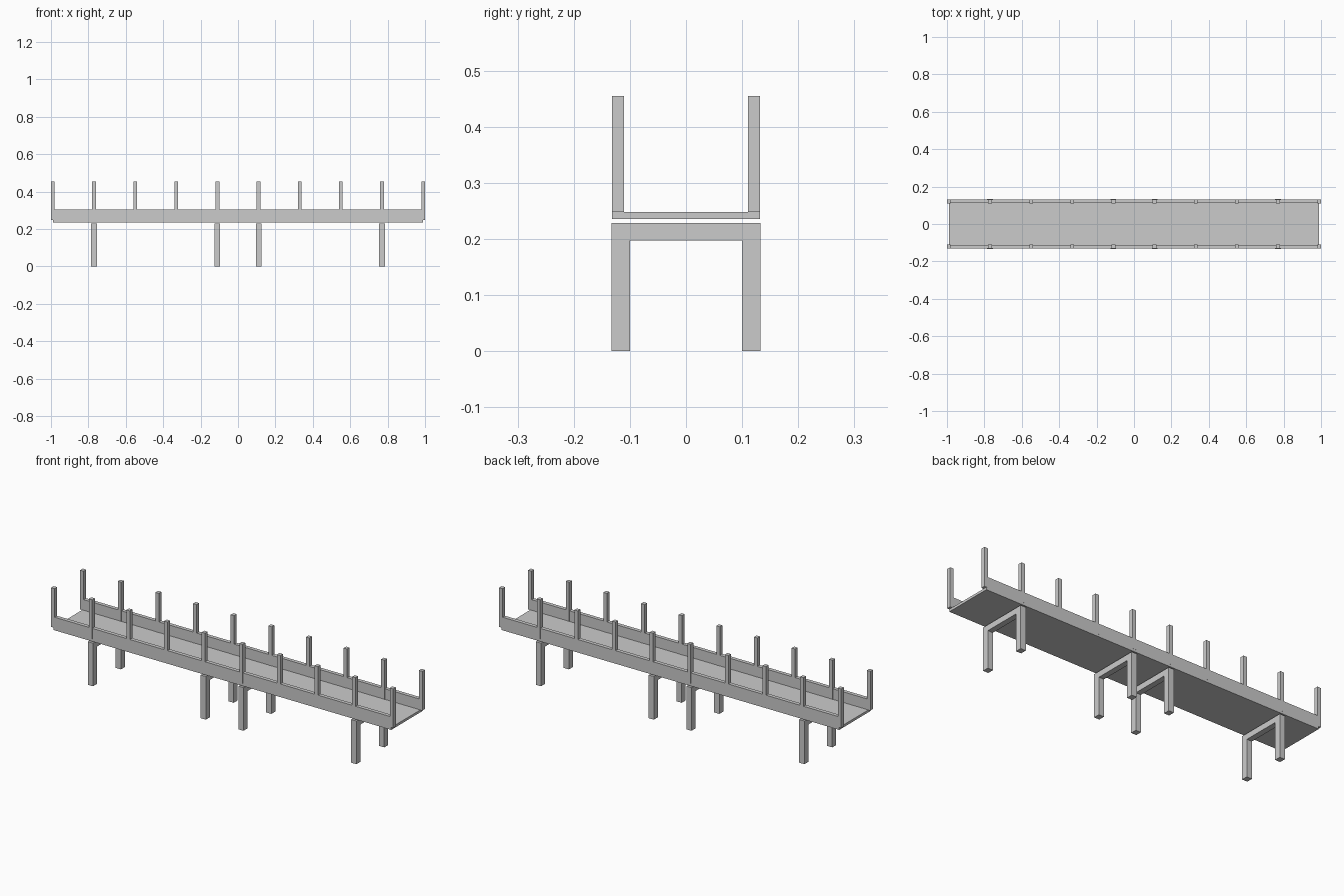
import bpy

if "Cube" in bpy.data.objects:
    bpy.data.objects.remove(bpy.data.objects["Cube"])


def extrude_profile(name, profile, x0, x1):
    """Extrude a closed (y, z) outline along x."""
    n = len(profile)
    verts = [(x, y, z) for x in (x0, x1) for y, z in profile]
    faces = [tuple(reversed(range(n))), tuple(range(n, 2 * n))]
    faces += [(i, (i + 1) % n, n + (i + 1) % n, n + i) for i in range(n)]
    mesh = bpy.data.meshes.new(name)
    mesh.from_pydata(verts, [], faces)
    ob = bpy.data.objects.new(name, mesh)
    bpy.context.collection.objects.link(ob)
    return ob


def mirrored(points):
    """Complete a half outline (y > 0) across y = 0."""
    return points + [(-y, z) for y, z in reversed(points)]


# Deck with its two side rails, one channel section
W = 0.1315
extrude_profile("deck_channel",
                mirrored([(W, 0.235), (W, 0.304), (0.1115, 0.304), (0.1115, 0.248)]),
                -0.988, 0.988)

# Railing posts along both sides
for i in range(10):
    x = -0.99 + 0.22 * i
    for side, s in (("front", -1), ("back", 1)):
        a, b = sorted((s * 0.1105, s * 0.132))
        extrude_profile(f"{side}_post_{i + 1}",
                        [(a, 0.248), (b, 0.248), (b, 0.455), (a, 0.455)],
                        x - 0.01, x + 0.01)

# Portal-shaped supports: two legs joined by a cross beam
for i, x in enumerate((-0.77, -0.11, 0.11, 0.77)):
    extrude_profile(f"support_frame_{i + 1}",
                    mirrored([(0.1, 0.197), (0.1, 0), (0.133, 0), (0.133, 0.228)]),
                    x - 0.015, x + 0.015)

# Consistent outward normals for the concave sections
import bmesh
for ob in bpy.context.collection.objects:
    bm = bmesh.new()
    bm.from_mesh(ob.data)
    bmesh.ops.recalc_face_normals(bm, faces=bm.faces)
    bm.to_mesh(ob.data)
    bm.free()
